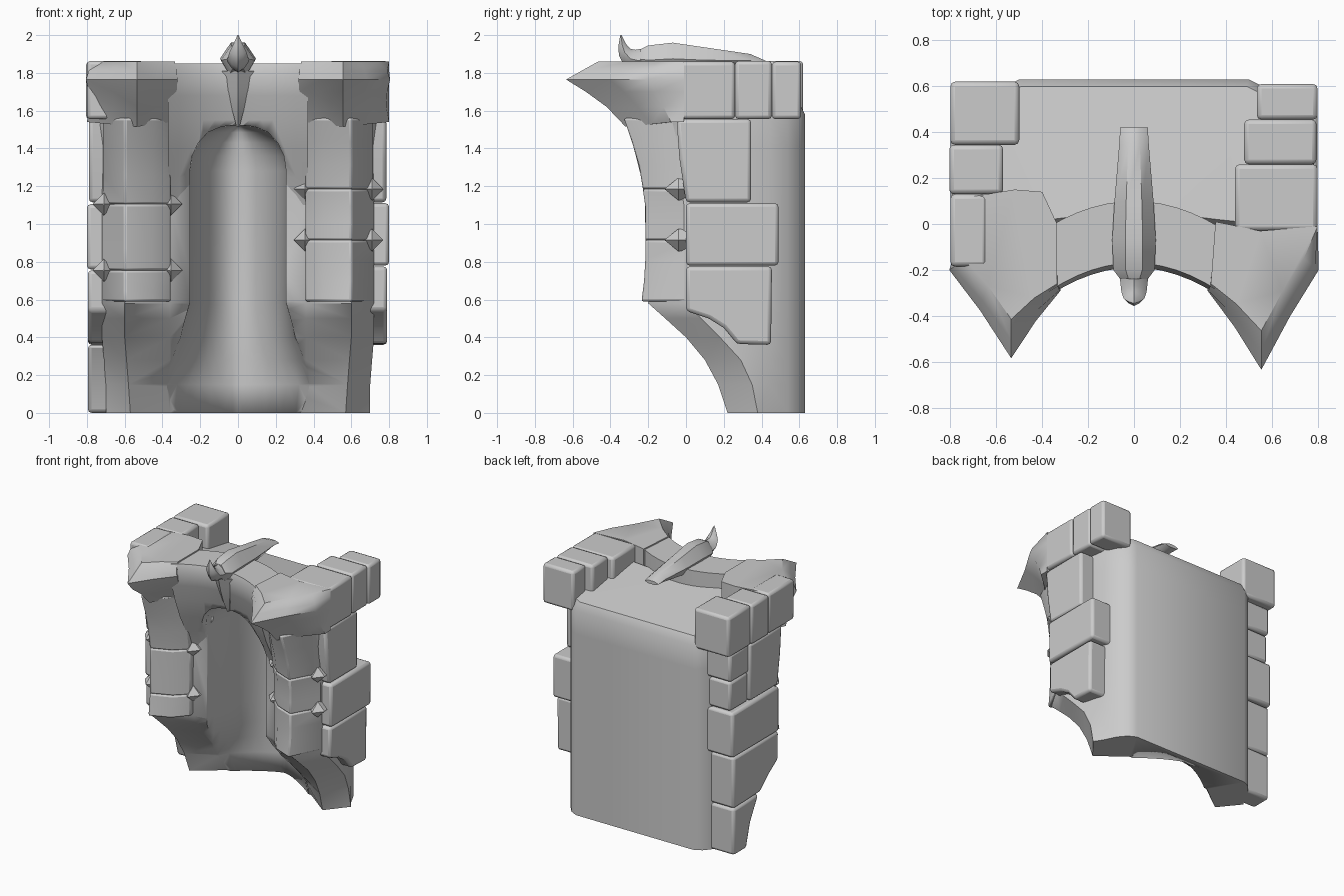
import bpy, bmesh, math
from mathutils import Vector

if "Cube" in bpy.data.objects:
    bpy.data.objects.remove(bpy.data.objects["Cube"])

def loft(name, rings, bevel=0.0, tri=False, angle=35):
    """Closed solid skinned through rings of equal point count."""
    bm = bmesh.new()
    vr = [[bm.verts.new(p) for p in r] for r in rings]
    n = len(rings[0])
    for a, b in zip(vr, vr[1:]):
        for i in range(n):
            j = (i + 1) % n
            bm.faces.new((a[i], a[j], b[j], b[i]))
    bm.faces.new(vr[0])
    bm.faces.new(vr[-1])
    if tri:
        bmesh.ops.triangulate(bm, faces=bm.faces[:])
    bmesh.ops.recalc_face_normals(bm, faces=bm.faces[:])
    me = bpy.data.meshes.new(name)
    bm.to_mesh(me)
    bm.free()
    ob = bpy.data.objects.new(name, me)
    bpy.context.collection.objects.link(ob)
    for p in me.polygons:
        p.use_smooth = True
    me.set_sharp_from_angle(angle=math.radians(angle))
    if bevel:
        m = ob.modifiers.new("worn_edges", 'BEVEL')
        m.width, m.segments, m.limit_method = bevel, 2, 'ANGLE'
        m.angle_limit = math.radians(40)
    return ob

def block(name, x0, x1, y0, y1, z0, z1, bevel=0.02):
    return loft(name, [[(x0, y0, z), (x1, y0, z), (x1, y1, z), (x0, y1, z)] for z in (z0, z1)], bevel)

def mirrored(half):
    """Half outline from the centre line to the back, completed to a loop."""
    return half + [(-x, y) for x, y in reversed(half) if x > 0]

# main wall: z, ridge x/y, outer x/y, inner y, centre y
rows = [(0, .57, .22, .70, .38, .38, .40), (.15, .58, .17, .70, .35, .30, .32),
        (.28, .59, .10, .71, .29, .19, .22), (.40, .60, .00, .72, .18, .09, .12),
        (.50, .60, -.11, .72, .08, .01, .06), (.58, .60, -.20, .72, .00, -.04, .02),
        (1.1, .60, -.18, .72, .00, -.03, .02), (1.4, .58, -.20, .72, -.03, -.06, 0),
        (1.58, .58, -.24, .74, -.05, -.08, -.04)]
rings = []
for z, tx, ty, ox, oy, iy, cy in rows:
    half = [(0, cy), (.2, (cy + iy) / 2), (.36, iy), (tx, ty), (ox, oy), (.66, .44),
            (.61, .54), (.56, .60), (.5, .63)]
    rings.append([(x, y, z) for x, y in mirrored(half)])
deck = mirrored([(0, .05), (.2, .04), (.36, .02), (.55, 0), (.68, .02), (.65, .42),
                 (.60, .51), (.55, .57), (.49, .6)])
rings.append([(x, y, 1.74 - .2 * max(0, y - .1)) for x, y in deck])
wall = loft("main_wall", rings, tri=True, angle=42)

# arched lintel between the two caps
xs = [-.37 + .74 * i / 12 for i in range(13)]
rings = []
for z, s in ((1.1, .27), (1.25, .21), (1.4, .13), (1.55, .07), (1.68, .03), (1.78, 0), (1.85, .02)):
    k = [(x / .35) ** 2 for x in xs]
    front = [(x, -.19 - .11 * q + s, z) for x, q in zip(xs, k)]
    back = [(x, .1 - .1 * q, z) for x, q in zip(xs, k)]
    rings.append(front + back[::-1])
lintel = loft("arch_lintel", rings, tri=True)

# alcove cutter: z, half width, depth, plan roundness; arched top, flared foot
def curve(v, p):
    return max(0.0, v) ** (2 / p)

rings = []
for z, rx, ry, p in ((-.05, .68, .575, 1.3), (0, .66, .575, 1.3), (.15, .52, .57, 1.45), (.28, .39, .56, 1.65),
                     (.4, .31, .555, 1.85), (.58, .255, .55, 2), (1.28, .255, .55, 2), (1.36, .243, .54, 2),
                     (1.43, .21, .53, 2), (1.485, .16, .52, 2), (1.515, .09, .5, 2), (1.522, .03, .48, 2)):
    half = [(rx * curve(math.cos(t), p), ry * curve(math.sin(t), p)) for t in [math.pi * i / 24 for i in range(12)]]
    half.append((0, ry))
    arc = half + [(-x, y) for x, y in reversed(half[:-1])]
    rings.append([(rx, -.9, z)] + [(x, y, z) for x, y in arc] + [(-rx, -.9, z)])
cutter = loft("alcove_cutter", rings, tri=True)
cutter.hide_render = True
cutter.hide_set(True)
for ob in (wall, lintel):
    m = ob.modifiers.new("alcove", 'BOOLEAN')
    m.operation, m.solver, m.object = 'DIFFERENCE', 'EXACT', cutter

# pointed pillar stones, with studs at the joints
def ridge_y(z):
    pts = [(.59, -.24), (.75, -.22), (1.1, -.22), (1.3, -.25), (1.45, -.295), (1.58, -.34)]
    for (a, ya), (b, yb) in zip(pts, pts[1:]):
        if z <= b:
            return ya + (yb - ya) * (z - a) / (b - a)
    return pts[-1][1]

def pillar_stone(name, s, z0, z1):
    rings = []
    for i in range(4):
        z = z0 + (z1 - z0) * i / 3
        lean = max(0, z - 1.1) * .18
        plan = [(.355, -.07 - lean), (.45, ridge_y(z) + .06), (.60, ridge_y(z)),
                (.715, -.01 - lean), (.70, .12), (.38, .12)]
        rings.append([(s * x, y, z) for x, y in plan])
    loft(name, rings, .012)

def stud(name, x, z, r=.06):
    loft(name, [[(x + q * math.cos(a), y, z + q * math.sin(a))
                 for a in [math.pi / 2 * i for i in range(4)]]
                for q, y in ((.004, -.11), (r, -.04), (r * .8, .03))], angle=20)

for side, s, zs in (("left", -1, (.59, .755, 1.105, 1.56)), ("right", 1, (.59, .915, 1.185, 1.56))):
    for i in range(3):
        pillar_stone(f"{side}_pillar_stone_{i}", s, zs[i], zs[i + 1])
    for z in zs[1:3]:
        for x in (.355, .71):
            stud(f"{side}_stud", s * x, z)

# overhanging pointed caps
def cap(name, s, tx, ty, back):
    levels = [(1.54, (.35, -.16), (tx, -.32), (.80, -.08)), (1.62, (.335, -.20), (tx, -.42), (.785, -.12)),
              (1.70, (.325, -.26), (tx, -.53), (.79, -.16)), (1.765, (.32, -.29), (tx, ty), (.805, -.20)),
              (1.81, (.325, -.29), (tx, ty + .08), (.79, -.19)), (1.86, (.335, -.26), (tx, ty + .17), (.74, -.15))]
    rings = []
    for z, a, t, o in levels:
        dip = -.025 if z < 1.55 else 0
        m1 = ((a[0] + t[0]) / 2, (a[1] + t[1]) / 2 + .015)
        m2 = ((o[0] + t[0]) / 2, (o[1] + t[1]) / 2 + .015)
        plan = [a, m1, t, m2, o] + back
        rings.append([(s * x, y, z + (dip if i == 2 else dip / 2 if i in (1, 3) else 0))
                      for i, (x, y) in enumerate(plan)])
    loft(name, rings, angle=42)

cap("right_cap", 1, .555, -.635, [(.80, -.01), (.55, -.03), (.355, .01)])
cap("left_cap", -1, .535, -.585, [(.70, .12), (.52, .15), (.40, .14), (.335, 0)])

# battlement blocks behind the caps
for i, (x0, x1, y0, y1) in enumerate([(.44, .80, -.03, .26), (.48, .795, .26, .455), (.535, .80, .455, .61),
                                      (-.80, -.64, -.185, .13), (-.805, -.57, .13, .345), (-.80, -.50, .345, .62)]):
    block(f"top_block_{i}", x0, x1, y0, y1, 1.555, 1.86 + .004 * (i % 2))

# flank stones with a shaped side outline (y, z)
def flank(name, s, prof, x_out):
    loft(name, [[(s * x, y, z) for y, z in prof] for x in (.5, x_out)], .02)

upper = [(-.05, 1.555), (-.035, 1.35), (0, 1.115), (.345, 1.115), (.345, 1.555)]
flank("right_flank_upper", 1, upper, .785)
flank("left_flank_upper", -1, upper, .79)
block("right_flank_middle", .5, .80, 0, .49, .78, 1.11)
block("left_flank_upper_back", -.78, -.5, .34, .57, 1.34, 1.555)
block("left_flank_upper_low", -.77, -.5, .34, .56, 1.11, 1.335)
block("left_flank_middle", -.80, -.5, 0, .57, .76, 1.105)
flank("right_flank_lower", 1, [(0, .775), (0, .54), (.12, .5), (.20, .45), (.27, .365), (.45, .36), (.455, .775)], .79)
flank("left_flank_lower", -1, [(0, .755), (0, .54), (.12, .46), (.22, .37), (.55, .36), (.55, .755)], .795)
flank("left_foot", -1, [(.24, .36), (.34, .18), (.39, 0), (.55, 0), (.55, .36)], .795)

# crest beam over the arch
def beam_ring(y, w, zb, zt):
    zm = zb + (zt - zb) * .5
    return [(-w * .5, y, zb), (w * .5, y, zb), (w, y, zm), (w * .4, y, zt), (-w * .4, y, zt), (-w, y, zm)]
loft("crest_beam", [beam_ring(.42, .06, 1.84, 1.865), beam_ring(.34, .065, 1.83, 1.90),
                    beam_ring(.10, .085, 1.80, 1.935), beam_ring(-.07, .095, 1.79, 1.96),
                    beam_ring(-.20, .09, 1.79, 1.945), beam_ring(-.24, .06, 1.82, 1.925)], angle=40)

# curled horn at the front of the crest
path = [(-.19, 1.865, .06, .06), (-.25, 1.865, .06, .062), (-.295, 1.875, .055, .055),
        (-.325, 1.91, .045, .035), (-.338, 1.95, .025, .02), (-.345, 2.0, .003, .003)]
rings = []
for i, (y, z, w, h) in enumerate(path):
    a, b = path[max(0, i - 1)], path[min(len(path) - 1, i + 1)]
    t = Vector((0, b[0] - a[0], b[1] - a[1])).normalized()
    up = t.cross(Vector((1, 0, 0)))
    rings.append([Vector((0, y, z)) + Vector((1, 0, 0)) * w * math.cos(k * math.pi / 4) * (1 if k % 2 == 0 else .85)
                  + up * h * math.sin(k * math.pi / 4) * (1 if k % 2 == 0 else .85) for k in range(8)])
loft("crest_horn", rings, angle=50)

# tapering keystone below the horn
loft("keystone", [[(-w, .02, z), (-w, e, z), (0, e - d, z), (w, e, z), (w, .02, z)] for z, w, e, d in
                  ((1.515, .008, -.12, .01), (1.6, .03, -.145, .03), (1.7, .05, -.17, .04), (1.81, .085, -.19, .05))])
